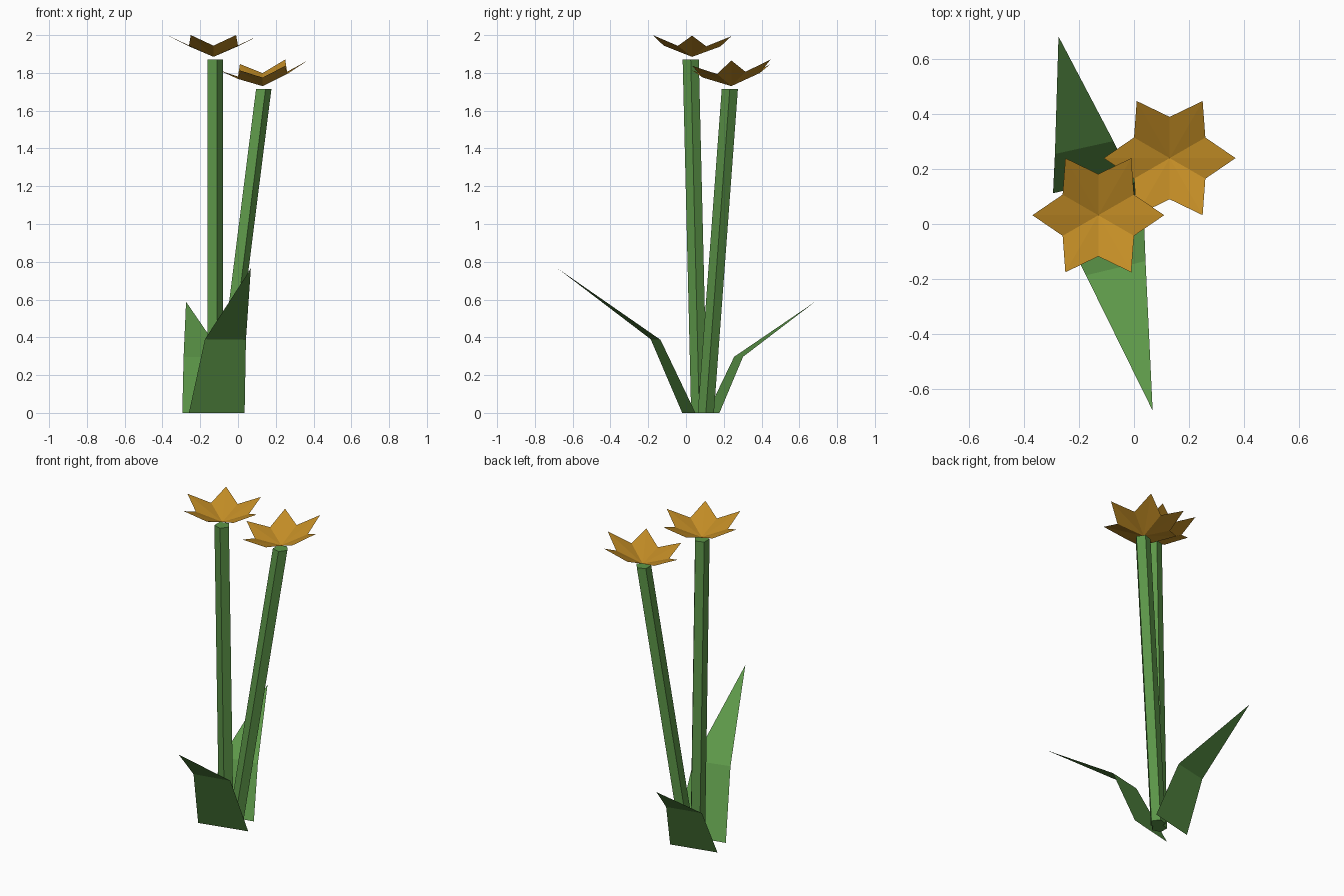
import bpy
import math

cube = bpy.data.objects.get("Cube")
if cube:
    bpy.data.objects.remove(cube, do_unlink=True)


def make_material(name, rgb):
    mat = bpy.data.materials.new(name)
    mat.use_nodes = True
    color = (*rgb, 1.0)
    mat.diffuse_color = color
    bsdf = mat.node_tree.nodes["Principled BSDF"]
    bsdf.inputs["Base Color"].default_value = color
    bsdf.inputs["Roughness"].default_value = 0.9
    return mat


green = make_material("leaf green", (0.107, 0.305, 0.065))
golden = make_material("petal golden orange", (0.546, 0.266, 0.019))


def add_mesh(name, verts, faces, mat):
    mesh = bpy.data.meshes.new(name)
    mesh.from_pydata(verts, [], faces)
    mesh.materials.append(mat)
    mesh.update()
    obj = bpy.data.objects.new(name, mesh)
    bpy.context.collection.objects.link(obj)
    return obj


def add_stem(name, bottom, top, radius=0.045, sides=5):
    """Leaning prism with level ends."""
    verts = []
    for x, y, z in (bottom, top):
        for i in range(sides):
            a = math.tau * i / sides
            verts.append((x + radius * math.cos(a), y + radius * math.sin(a), z))
    faces = [(i, (i + 1) % sides, sides + (i + 1) % sides, sides + i)
             for i in range(sides)]
    faces.append(tuple(reversed(range(sides))))
    faces.append(tuple(range(sides, 2 * sides)))
    return add_mesh(name, verts, faces, green)


def add_flower(name, center, tilt, petals=6):
    """Shallow six-pointed cup: alternating petal tips and notches."""
    cx, cy, cz = center
    verts = [center]
    for i in range(2 * petals):
        radius, rise = (0.24, 0.112) if i % 2 == 0 else (0.15, 0.057)
        a = math.pi * i / petals
        dx, dy = radius * math.cos(a), radius * math.sin(a)
        verts.append((cx + dx, cy + dy, cz + rise + tilt[0] * dx + tilt[1] * dy))
    n = 2 * petals
    faces = [(0, i + 1, (i + 1) % n + 1) for i in range(n)]
    return add_mesh(name, verts, faces, golden)


def add_leaf(name, base, fold, tip):
    """Folded blade: a steep lower panel and a pointed upper panel."""
    return add_mesh(name, [*base, *fold, tip], [(0, 2, 3, 1), (2, 4, 3)], green)


# Stems
add_stem("tall_stem", (-0.125, 0.07, 0), (-0.125, 0.025, 1.87))
add_stem("short_stem", (-0.085, 0.105, 0), (0.132, 0.232, 1.715))

# Blossoms
add_flower("tall_flower", (-0.13, 0.032, 1.885), (0, -0.015))
add_flower("short_flower", (0.13, 0.24, 1.73), (0.1, 0.08))

# Leaves, listed left to right as seen from the plant's middle
add_leaf("front_leaf",
         [(0.035, 0.05, 0), (-0.26, -0.02, 0)],
         [(0.042, -0.135, 0.387), (-0.175, -0.187, 0.39)],
         (0.068, -0.68, 0.765))
add_leaf("back_leaf",
         [(-0.295, 0.112, 0), (-0.015, 0.177, 0)],
         [(-0.288, 0.255, 0.297), (-0.075, 0.302, 0.297)],
         (-0.275, 0.683, 0.588))
